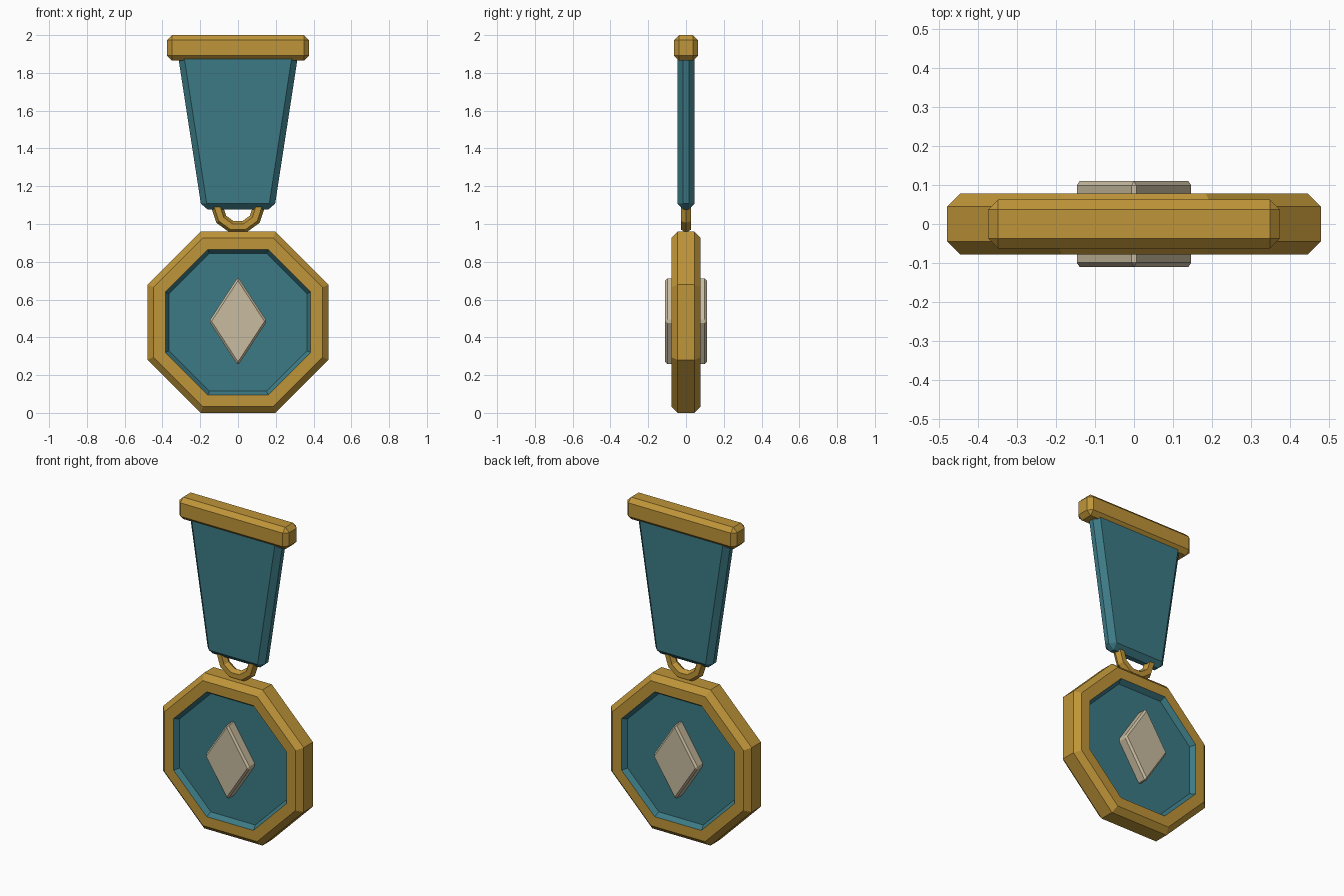
import bpy, bmesh, math

cube = bpy.data.objects.get("Cube")
if cube:
    bpy.data.objects.remove(cube, do_unlink=True)


def material(name, rgb):
    m = bpy.data.materials.new(name)
    m.use_nodes = True
    m.diffuse_color = (*rgb, 1)
    m.node_tree.nodes["Principled BSDF"].inputs["Base Color"].default_value = (*rgb, 1)
    return m


gold = material("gold", (0.52, 0.30, 0.04))
teal = material("teal", (0.045, 0.195, 0.235))
ivory = material("ivory", (0.58, 0.50, 0.35))


def finish(name, bm, mat):
    bmesh.ops.recalc_face_normals(bm, faces=bm.faces)
    mesh = bpy.data.meshes.new(name)
    bm.to_mesh(mesh)
    bm.free()
    mesh.materials.append(mat)
    ob = bpy.data.objects.new(name, mesh)
    bpy.context.collection.objects.link(ob)
    return ob


def octagon_loft(name, profile, mat, capped):
    """Join octagons given as (apothem, y) pairs."""
    bm = bmesh.new()
    rings = []
    for apothem, y in profile:
        r = apothem / math.cos(math.pi / 8)
        angles = [(k + 0.5) * math.pi / 4 for k in range(8)]
        rings.append([bm.verts.new((r * math.cos(a), y, MEDAL_Z + r * math.sin(a))) for a in angles])
    for a, b in zip(rings, rings[1:]):
        for i in range(8):
            j = (i + 1) % 8
            bm.faces.new((a[i], a[j], b[j], b[i]))
    if capped:
        bm.faces.new(rings[0])
    return finish(name, bm, mat)


def slab(name, outline, half_depth, bevel, mat):
    """Extrude an (x, z) outline through y and chamfer every edge."""
    bm = bmesh.new()
    face = bm.faces.new([bm.verts.new((x, -half_depth, z)) for x, z in outline])
    new = bmesh.ops.extrude_face_region(bm, geom=[face])["geom"]
    verts = [v for v in new if isinstance(v, bmesh.types.BMVert)]
    bmesh.ops.translate(bm, verts=verts, vec=(0, 2 * half_depth, 0))
    ob = finish(name, bm, mat)
    mod = ob.modifiers.new("chamfer", 'BEVEL')
    mod.width = bevel
    mod.segments = 1
    mod.limit_method = 'NONE'
    return ob


MEDAL_Z = 0.48

# Octagonal gold rim, chamfered on its outer edges
octagon_loft("medal_rim", [(0.385, -0.078), (0.447, -0.078), (0.48, -0.045),
                           (0.48, 0.045), (0.447, 0.078), (0.385, 0.078)], gold, False)

# Recessed enamel dish on both faces
for name, s in (("front_enamel", -1), ("back_enamel", 1)):
    octagon_loft(name, [(0.365, s * 0.048), (0.385, s * 0.078)], teal, True)

# Diamond emblem passing through the medal
slab("diamond_emblem", [(-0.153, 0.485), (0, 0.25), (0.153, 0.485), (0, 0.72)], 0.11, 0.011, ivory)

# Tapered ribbon, its top end hidden in the bar
slab("ribbon", [(-0.192, 1.077), (0.192, 1.077), (0.322, 1.92), (-0.322, 1.92)], 0.046, 0.031, teal)

# Top bar
slab("top_bar", [(-0.375, 1.865), (0.375, 1.865), (0.375, 2), (-0.375, 2)], 0.063, 0.026, gold)

# Hanging ring between medal and ribbon
bpy.ops.mesh.primitive_torus_add(major_segments=10, minor_segments=6, major_radius=0.11,
                                 minor_radius=0.032, location=(0, 0, 1.09),
                                 rotation=(math.pi / 2, 0, 0))
ring = bpy.context.object
ring.name = "hanging_ring"
ring.data.materials.append(gold)
ring.data.shade_flat()
